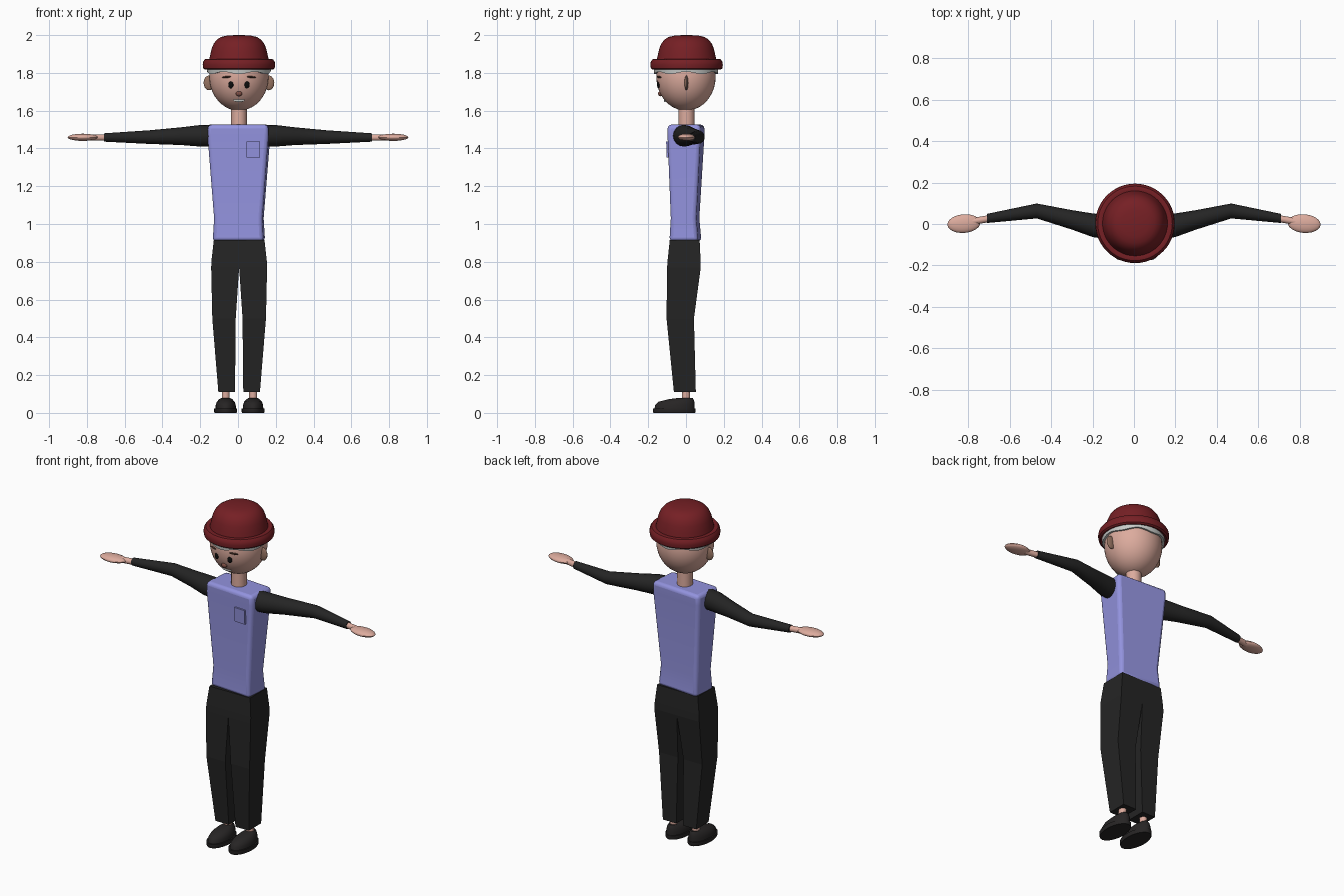
import bpy, bmesh, math
from mathutils import Matrix

if "Cube" in bpy.data.objects:
    bpy.data.objects.remove(bpy.data.objects["Cube"])

CX = 0.005  # body centre line


def mat(name, r, g, b):
    m = bpy.data.materials.new(name)
    m.diffuse_color = (r, g, b, 1)
    m.use_nodes = True
    m.node_tree.nodes["Principled BSDF"].inputs["Base Color"].default_value = m.diffuse_color
    return m


SKIN = mat("skin", 0.72, 0.41, 0.34)
EAR = mat("ear_brown", 0.30, 0.17, 0.12)
SHIRT = mat("lavender", 0.29, 0.29, 0.73)
BLACK = mat("black_cloth", 0.018, 0.018, 0.018)
SHOE = mat("shoe_black", 0.02, 0.018, 0.018)
HAT = mat("dark_red", 0.18, 0.014, 0.018)
HAIR = mat("hair_grey", 0.58, 0.60, 0.58)
BROW = mat("brow_brown", 0.07, 0.035, 0.025)
EYE = mat("eye_black", 0.004, 0.004, 0.004)
NOSE = mat("nose_brown", 0.22, 0.08, 0.06)


def finish(bm, name, material, smooth=True):
    bmesh.ops.recalc_face_normals(bm, faces=bm.faces)
    me = bpy.data.meshes.new(name)
    bm.to_mesh(me)
    bm.free()
    me.materials.append(material)
    ob = bpy.data.objects.new(name, me)
    bpy.context.collection.objects.link(ob)
    if smooth:
        bpy.ops.object.select_all(action='DESELECT')
        ob.select_set(True)
        bpy.context.view_layer.objects.active = ob
        bpy.ops.object.shade_smooth_by_angle(angle=math.radians(35))
    return ob


def loft(name, rings, material, smooth=True, caps=True):
    """Skin equal-length rings of points, closing both ends."""
    bm = bmesh.new()
    vs = [[bm.verts.new(p) for p in r] for r in rings]
    n = len(vs[0])
    for a, b in zip(vs, vs[1:]):
        for i in range(n):
            j = (i + 1) % n
            bm.faces.new((a[i], a[j], b[j], b[i]))
    if caps:
        bm.faces.new(vs[0])
        bm.faces.new(vs[-1])
    return finish(bm, name, material, smooth)


def rect(x0, x1, y0, y1, z):
    return [(x0, y0, z), (x1, y0, z), (x1, y1, z), (x0, y1, z)]


def oval(cx, hx, y0, y1, z, n=24):
    cy, hy = (y0 + y1) / 2, (y1 - y0) / 2
    return [(cx + hx * math.cos(2 * math.pi * i / n),
             cy + hy * math.sin(2 * math.pi * i / n), z) for i in range(n)]


def hoop(x, y, z, r, n=16):
    return [(x, y + r * math.cos(2 * math.pi * i / n),
             z + r * math.sin(2 * math.pi * i / n)) for i in range(n)]


def ball(name, loc, size, material, turn=0.0, tilt=0.0, seg=24):
    bm = bmesh.new()
    bmesh.ops.create_uvsphere(bm, u_segments=seg, v_segments=seg // 2, radius=1)
    bm.transform(Matrix.Translation(loc) @ Matrix.Rotation(turn, 4, 'Z')
                 @ Matrix.Rotation(tilt, 4, 'Y') @ Matrix.Diagonal((*size, 1)))
    return finish(bm, name, material)


def bevel(ob, width, segments):
    m = ob.modifiers.new("bevel", 'BEVEL')
    m.width, m.segments = width, segments
    m.limit_method, m.angle_limit = 'ANGLE', math.radians(40)


# Torso, turned very slightly, with chest pocket
YAW = math.radians(-4)
torso = loft("shirt_torso", [
    rect(-.135, .135, -.080, .074, .908), rect(-.128, .128, -.073, .063, 1.03),
    rect(-.162, .162, -.088, .088, 1.47), rect(-.160, .160, -.088, .088, 1.526)], SHIRT)
bevel(torso, .02, 3)
pocket = loft("chest_pocket", [
    rect(.048, .118, -.094, -.08, 1.352), rect(.048, .118, -.097, -.08, 1.436)], SHIRT, False)
for ob in (torso, pocket):
    ob.location.x = CX
    ob.rotation_euler.z = YAW

# Neck and head
loft("neck", [oval(CX, .042, -.04, .045, z) for z in (1.50, 1.64)], SKIN)
HZ, HR, HH = 1.78, .157, .18
ball("head", (CX, 0, HZ), (HR, HR, HH), SKIN, seg=40)


def face_point(x, z, out=0.0):
    r2 = HR * HR * (1 - ((z - HZ) / HH) ** 2)
    return (CX + x, -math.sqrt(r2 - x * x) - out, z)


# Face details
for s, side in ((-1, "left"), (1, "right")):
    ball(side + "_eye", face_point(s * .043, 1.737), (.014, .006, .019), EYE, s * .28)
    ball(side + "_eyebrow", face_point(s * .066, 1.778), (.026, .006, .005), BROW, s * .43, s * .08)
    ball(side + "_ear", (CX + s * .158, .002, 1.747), (.029, .010, .039), EAR)
ball("nose", face_point(0, 1.69), (.017, .012, .014), NOSE)
ball("mouth", face_point(0, 1.655, -.002), (.03, .006, .009), HAIR)

# Hair rim showing under the hat, with a wavy lower edge
N = 48
rings = []
for r, z, wave in ((.150, 1.802, 1), (.168, 1.800, 1), (.173, 1.845, 0), (.150, 1.845, 0)):
    rings.append([(CX + r * math.cos(a), r * math.sin(a),
                   z + wave * .006 * math.cos(6 * a))
                  for a in (2 * math.pi * i / N for i in range(N))])
loft("hair_rim", rings, HAIR)

# Hat: rolled brim and domed crown
profile = [(.150, 1.840), (.165, 1.822), (.180, 1.817), (.189, 1.824), (.192, 1.843),
           (.189, 1.860), (.180, 1.872), (.167, 1.874), (.157, 1.872), (.152, 1.895),
           (.144, 1.930), (.133, 1.956), (.116, 1.977), (.095, 1.990), (.065, 1.997), (.02, 2.0)]
loft("hat", [oval(CX, r, -r + .003, r + .003, z, 48) for r, z in profile], HAT)

for s, side in ((-1, "left"), (1, "right")):
    # Sleeve bent back at the elbow
    loft(side + "_sleeve", [
        hoop(s * .13, -.015, 1.468, .058), hoop(s * .20, -.006, 1.467, .057),
        hoop(s * .30, .020, 1.465, .047), hoop(s * .47, .063, 1.460, .036),
        hoop(s * .71, .027, 1.458, .022)], BLACK)
    # Wrist and flat hand
    loft(side + "_wrist", [hoop(s * .69, .028, 1.458, .017),
                           hoop(s * .78, .012, 1.458, .017)], SKIN)
    ball(side + "_hand", (s * .822, .002, 1.459), (.080, .045, .019), SKIN, s * -.08)

    # Trouser leg, angular with a slight knee bend
    def leg(inner, outer, y0, y1, z):
        xs = sorted((.006 + s * inner, .006 + s * outer))
        return rect(xs[0], xs[1], y0, y1, z)
    loft(side + "_trouser_leg", [
        leg(.022, .110, -.064, .052, .11), leg(.018, .142, -.103, .042, .50),
        leg(0, .148, -.100, .078, .77), leg(0, .146, -.097, .077, .81),
        leg(0, .134, -.086, .072, .915)], BLACK, False)

    # Ankle and shoe
    fx = .0075 + s * .0725
    loft(side + "_ankle", [oval(fx, .021, -.022, .022, z) for z in (.06, .13)], SKIN)
    loft(side + "_shoe_sole", [oval(fx, .058, -.172, .048, 0), oval(fx, .061, -.175, .05, .006),
                               oval(fx, .061, -.175, .05, .024)], SHOE)
    loft(side + "_shoe_upper", [
        oval(fx, .054, -.167, .046, .022), oval(fx, .053, -.163, .046, .042),
        oval(fx, .047, -.145, .044, .059), oval(fx, .035, -.095, .040, .072),
        oval(fx, .022, -.035, .034, .080)], SHOE)
